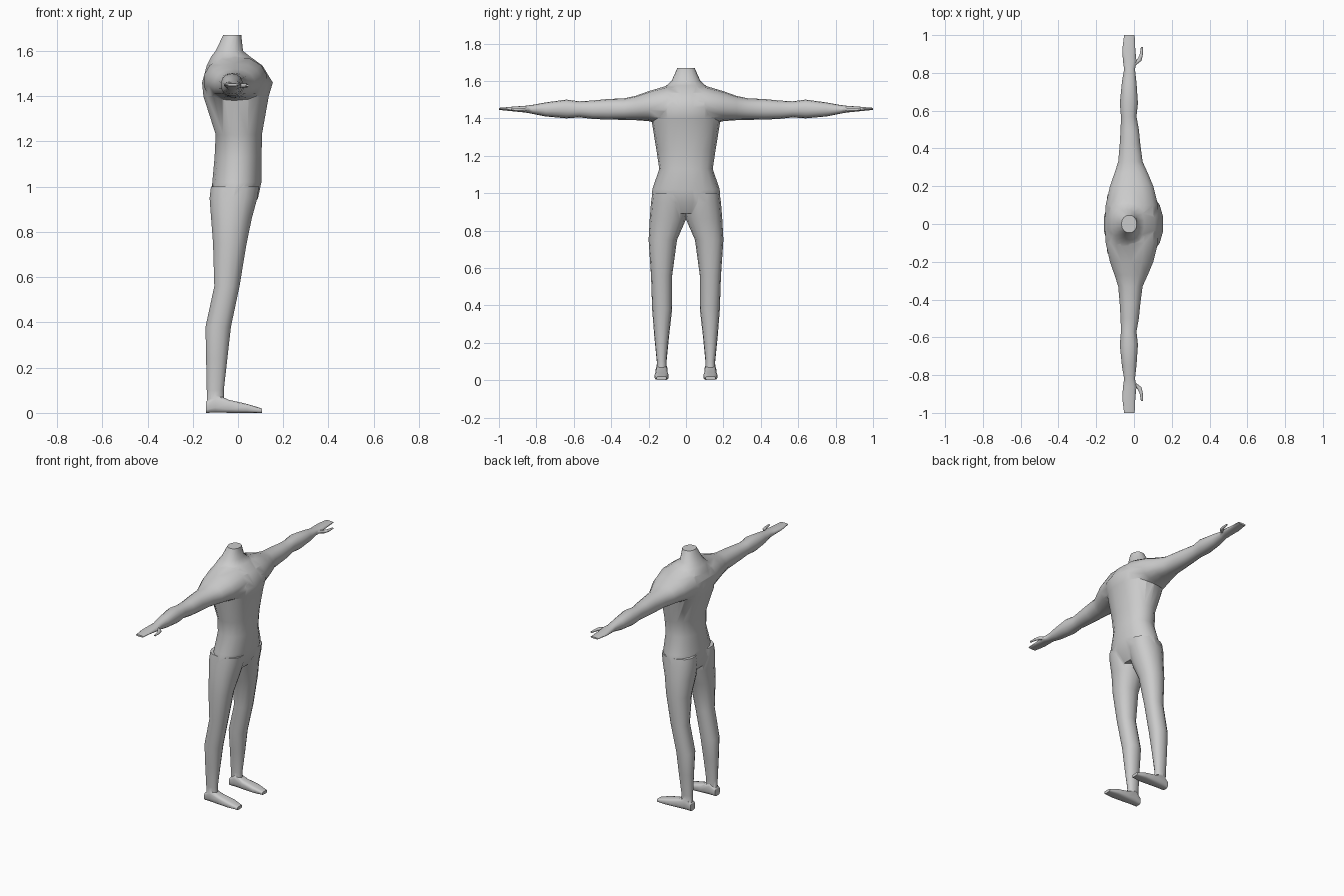
import bpy, bmesh, math

skin = bpy.data.materials.new("light grey")
skin.diffuse_color = (0.6, 0.6, 0.6, 1)


def loft(name, axis, rings, sides=14, power=2.2, mirror=False):
    """Skin rounded sections: (position, a_min, a_max, b_min, b_max)."""
    bm = bmesh.new()
    loops = []
    s = -1 if mirror else 1
    for p, a0, a1, b0, b1 in rings:
        loop = []
        for i in range(sides):
            t = 2 * math.pi * (i + 0.5) / sides
            c, d = math.cos(t), math.sin(t)
            a = (a0 + a1) / 2 + (a1 - a0) / 2 * math.copysign(abs(c) ** (2 / power), c)
            b = (b0 + b1) / 2 + (b1 - b0) / 2 * math.copysign(abs(d) ** (2 / power), d)
            x, y, z = {"x": (p, a, b), "y": (a, p, b), "z": (a, b, p)}[axis]
            loop.append(bm.verts.new((x, s * y, z)))
        loops.append(loop)
    for l0, l1 in zip(loops, loops[1:]):
        for i in range(sides):
            j = (i + 1) % sides
            bm.faces.new((l0[i], l0[j], l1[j], l1[i]))
    bm.faces.new(loops[0])
    bm.faces.new(loops[-1])
    bmesh.ops.recalc_face_normals(bm, faces=bm.faces)
    me = bpy.data.meshes.new(name)
    bm.to_mesh(me)
    bm.free()
    me.materials.append(skin)
    ob = bpy.data.objects.new(name, me)
    bpy.context.collection.objects.link(ob)
    return ob


# Torso from pelvis to cut neck
body = loft("body", "z", [
    (0.89, -0.10, 0.055, -0.13, 0.13),
    (0.95, -0.124, 0.09, -0.185, 0.185),
    (1.02, -0.115, 0.105, -0.18, 0.18),
    (1.13, -0.105, 0.106, -0.143, 0.143),
    (1.23, -0.10, 0.107, -0.158, 0.158),
    (1.40, -0.155, 0.138, -0.186, 0.186),
    (1.46, -0.161, 0.156, -0.187, 0.187),
    (1.535, -0.14, 0.11, -0.165, 0.165),
    (1.575, -0.12, 0.055, -0.105, 0.105),
    (1.60, -0.10, 0.023, -0.077, 0.077),
    (1.67, -0.066, 0.015, -0.046, 0.046)], sides=18)

# Shoulders, arms and flat hands, one half listed from the chest to the fingertips
half = [
    (0.10, -0.153, 0.13, 1.36, 1.575),
    (0.20, -0.13, 0.105, 1.385, 1.545),
    (0.27, -0.105, 0.075, 1.39, 1.52),
    (0.33, -0.085, 0.047, 1.392, 1.507),
    (0.42, -0.077, 0.035, 1.393, 1.503),
    (0.50, -0.072, 0.027, 1.397, 1.495),
    (0.57, -0.07, 0.014, 1.405, 1.491),
    (0.64, -0.076, 0.022, 1.40, 1.50),
    (0.75, -0.065, 0.014, 1.41, 1.485),
    (0.82, -0.053, 0.006, 1.424, 1.472),
    (0.86, -0.059, 0.014, 1.431, 1.467),
    (0.92, -0.063, 0.008, 1.437, 1.463),
    (1.00, -0.053, 0.004, 1.445, 1.456)]
arms = loft("arms", "y", [(-r[0], *r[1:]) for r in reversed(half)] + half)
parts = [arms]

for side, flip in (("left", False), ("right", True)):
    # Leg
    parts.append(loft(side + "_leg", "z", [
        (0.02, -0.135, -0.06, 0.103, 0.158),
        (0.10, -0.139, -0.062, 0.104, 0.156),
        (0.24, -0.142, -0.046, 0.09, 0.17),
        (0.38, -0.145, -0.03, 0.074, 0.181),
        (0.56, -0.106, 0.008, 0.074, 0.187),
        (0.75, -0.112, 0.04, 0.048, 0.2),
        (0.86, -0.121, 0.063, 0.0, 0.194),
        (0.95, -0.128, 0.088, -0.012, 0.187),
        (1.00, -0.122, 0.095, 0.0, 0.18)], mirror=flip))
    # Foot
    parts.append(loft(side + "_foot", "x", [
        (-0.141, 0.104, 0.156, 0, 0.05),
        (-0.10, 0.098, 0.162, 0, 0.085),
        (-0.04, 0.097, 0.164, 0, 0.058),
        (0.04, 0.093, 0.168, 0, 0.04),
        (0.105, 0.105, 0.158, 0, 0.02)], sides=12, power=3.5, mirror=flip))
    # Thumb
    parts.append(loft(side + "_thumb", "y", [
        (0.835, -0.02, 0.004, 1.438, 1.458),
        (0.865, 0.012, 0.041, 1.437, 1.457),
        (0.895, 0.029, 0.047, 1.438, 1.455),
        (0.936, 0.036, 0.048, 1.442, 1.452)], sides=8, mirror=flip))

# Fuse everything into one continuous skin
bpy.context.view_layer.objects.active = body
for part in parts:
    mod = body.modifiers.new("fuse", "BOOLEAN")
    mod.operation = "UNION"
    mod.solver = "EXACT"
    mod.object = part
    bpy.ops.object.modifier_apply(modifier=mod.name)
    bpy.data.objects.remove(part)

body.select_set(True)
bpy.ops.object.shade_smooth_by_angle(angle=math.radians(50))
